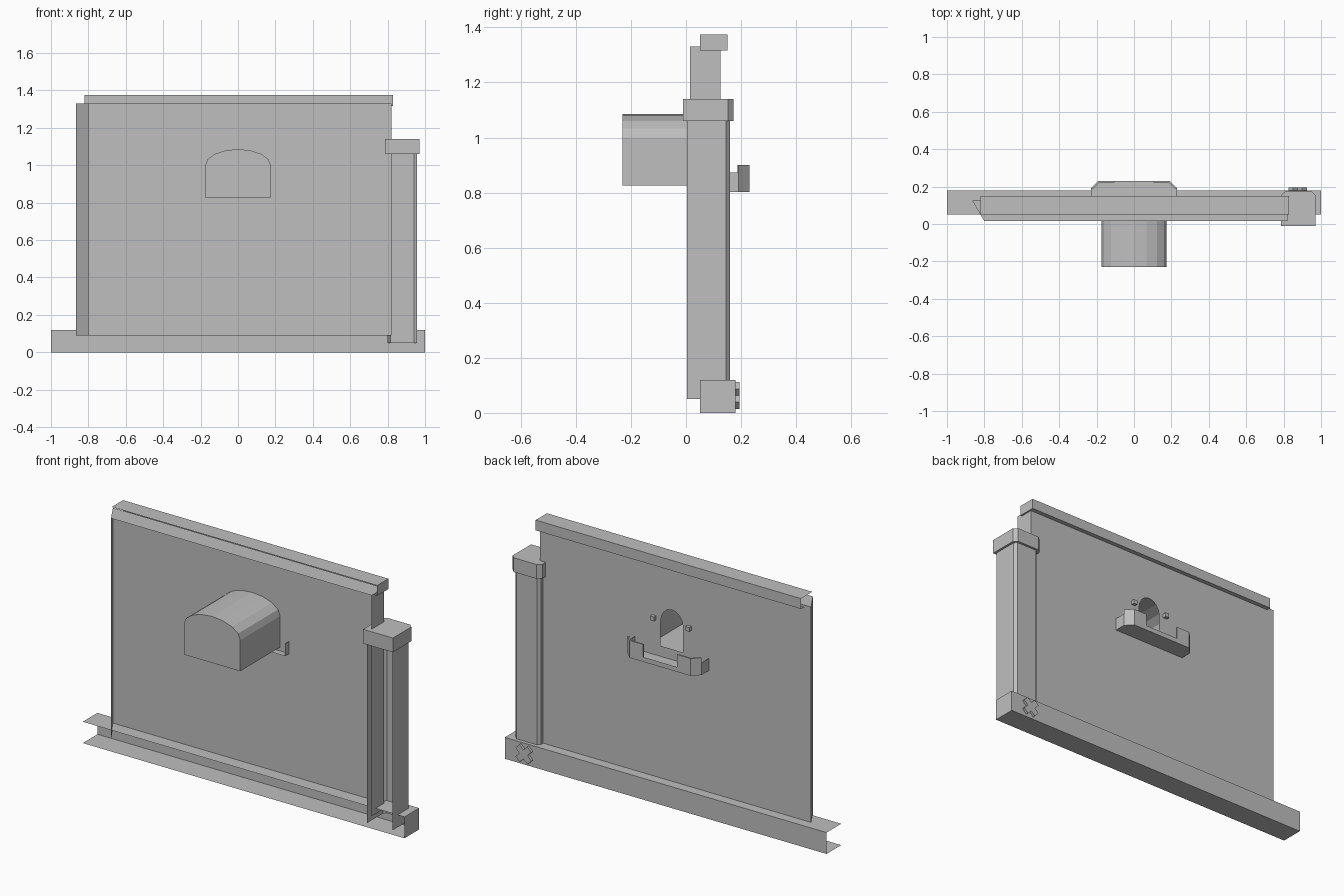
import bpy, bmesh, math

if "Cube" in bpy.data.objects:
    bpy.data.objects.remove(bpy.data.objects["Cube"])

grey = bpy.data.materials.new("plain_grey")
grey.use_nodes = True
grey.diffuse_color = (0.52, 0.52, 0.52, 1)
grey.node_tree.nodes["Principled BSDF"].inputs["Base Color"].default_value = grey.diffuse_color


def finish(name, bm):
    mesh = bpy.data.meshes.new(name)
    bm.to_mesh(mesh)
    bm.free()
    mesh.materials.append(grey)
    obj = bpy.data.objects.new(name, mesh)
    bpy.context.collection.objects.link(obj)
    return obj


def sweep(bm, path, shift, closed=False, start=False, end=False):
    """Sweep a path of 3D points along a vector, with optional end faces."""
    a = [bm.verts.new(p) for p in path]
    b = [bm.verts.new([c + s for c, s in zip(p, shift)]) for p in path]
    n = len(path)
    for i in range(n if closed else n - 1):
        j = (i + 1) % n
        bm.faces.new((a[i], a[j], b[j], b[i]))
    if start:
        bm.faces.new(a[::-1])
    if end:
        bm.faces.new(b)


def swept(name, path, shift, **caps):
    bm = bmesh.new()
    sweep(bm, path, shift, **caps)
    bmesh.ops.recalc_face_normals(bm, faces=bm.faces)
    return finish(name, bm)


def arch(half, bottom, spring, rise, steps=8):
    """Outline of an arched opening as (x, z) points."""
    pts = [(-half, bottom), (half, bottom)]
    for i in range(steps + 1):
        t = math.pi * i / steps
        pts.append((half * math.cos(t), spring + rise * math.sin(t)))
    return pts


def channel(name, x0, x1, y0, y1, z0, z1):
    """Channel open to the front and at its -x end."""
    path = [(x1, y0, z1), (x1, y1, z1), (x1, y1, z0), (x1, y0, z0)]
    return swept(name, path, (x0 - x1, 0, 0), start=True)


# Rails
channel("bottom_rail", -1, 1, 0.05, 0.18, 0, 0.12)
channel("top_rail", -0.82, 0.83, 0.05, 0.15, 1.317, 1.375)

# Panel back sheet with an arched opening
SHEET = 0.125
LEFT, RIGHT, LOW, HIGH = -0.865, 0.82, 0.09, 1.33
bm = bmesh.new()
outline = [(LEFT, LOW), (RIGHT, LOW), (RIGHT, HIGH), (LEFT, HIGH)]
for loop in (outline, arch(0.07, 0.862, 1.0, 0.083)):
    verts = [bm.verts.new((x, SHEET, z)) for x, z in loop]
    for i, v in enumerate(verts):
        bm.edges.new((v, verts[i - 1]))
bmesh.ops.triangle_fill(bm, use_beauty=True, use_dissolve=False, edges=bm.edges[:])
for f in bm.faces:
    f.normal_update()
    if f.normal.y < 0:
        f.normal_flip()
finish("panel_sheet", bm)

# Panel side flanges and top flange
front = 0.015
swept("panel_left_flange", [(LEFT, SHEET, LOW), (-0.80, front, LOW)], (0, 0, HIGH - LOW))
swept("panel_right_flange", [(RIGHT, front, LOW), (RIGHT, SHEET, LOW)], (0, 0, HIGH - LOW))
bm = bmesh.new()
top = [(-0.80, front), (RIGHT, front), (RIGHT, SHEET), (LEFT, SHEET)]
bm.faces.new([bm.verts.new((x, y, HIGH)) for x, y in top])
finish("panel_top_flange", bm)

# Arched box, open at the back
box = [(x, -0.23, z) for x, z in arch(0.175, 0.825, 1.0, 0.086)]
swept("arched_box", box, (0, SHEET + 0.23, 0), closed=True, start=True)

# Post, open to the front, and its cap
post = [(0.80, 0.003), (0.80, 0.145), (0.815, 0.16), (0.942, 0.16), (0.957, 0.145), (0.957, 0.003)]
swept("post", [(x, y, 0.05) for x, y in post], (0, 0, 1.01))
cap = [(0.785, -0.01), (0.785, 0.153), (0.807, 0.173), (0.95, 0.173), (0.97, 0.153), (0.97, -0.01)]
swept("post_cap", [(x, y, 1.06) for x, y in cap], (0, 0, 0.08), closed=True, start=True, end=True)

# Cross-shaped knob on the rail
cross = []
w, r = 0.018, 0.052
for i in range(4):
    for px, pz in ((r, -w), (r, w), (w, w)):
        t = math.pi / 4 + i * math.pi / 2
        cross.append((0.875 + px * math.cos(t) - pz * math.sin(t), 0.177,
                      0.063 + px * math.sin(t) + pz * math.cos(t)))
swept("cross_knob", cross, (0, 0.017, 0), closed=True, start=True, end=True)

# Tray: floor, low middle wall, tall corners and short sides
BASE = 0.803
half = [(0.23, 0.09), (0.23, 0.19), (0.19, 0.23)]
bm = bmesh.new()
floor = half + [(-x, y) for x, y in reversed(half)]
bm.faces.new([bm.verts.new((x, y, BASE)) for x, y in reversed(floor)])
sweep(bm, [(0.105, 0.23, BASE), (-0.105, 0.23, BASE)], (0, 0, 0.027))
for s in (1, -1):
    sweep(bm, [(s * 0.23, 0.09, BASE), (s * 0.23, 0.19, BASE)], (0, 0, 0.07))
    corner = [(0.23, 0.19), (0.19, 0.23), (0.105, 0.23), (0.105, 0.222), (0.187, 0.222), (0.222, 0.187)]
    sweep(bm, [(s * x, y, BASE) for x, y in corner], (0, 0, 0.097), closed=True, end=True)
bmesh.ops.recalc_face_normals(bm, faces=bm.faces)
finish("tray", bm)

# Small studs beside the opening
for side, s in (("left", 1), ("right", -1)):
    stud = [(s * 0.11 + dx, SHEET, 1.012 + dz)
            for dx, dz in ((-0.012, -0.012), (0.012, -0.012), (0.012, 0.012), (-0.012, 0.012))]
    swept(side + "_stud", stud, (0, 0.02, 0), closed=True, end=True)
